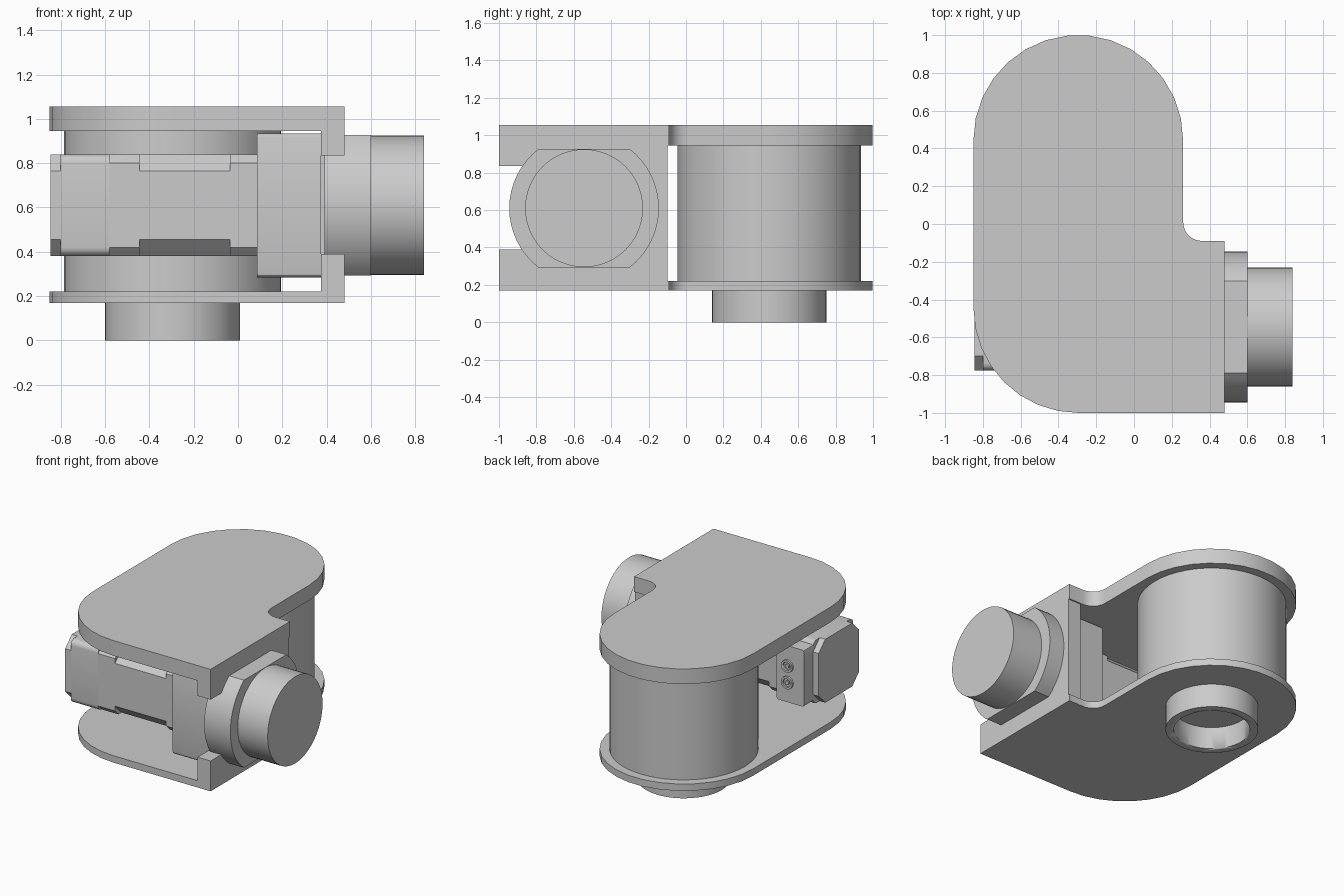
import bpy, bmesh, math
from mathutils import Vector, Matrix

cube = bpy.data.objects.get("Cube")
if cube:
    bpy.data.objects.remove(cube, do_unlink=True)

grey = bpy.data.materials.new("light_grey")
grey.use_nodes = True
colour = (0.6, 0.6, 0.6, 1)
grey.diffuse_color = colour
grey.node_tree.nodes["Principled BSDF"].inputs["Base Color"].default_value = colour


def arc(cx, cy, r, start, end, steps):
    angles = [math.radians(start + (end - start) * i / steps) for i in range(steps + 1)]
    return [(cx + r * math.cos(a), cy + r * math.sin(a)) for a in angles]


def prism(name, outline, low, high, axis="Z"):
    """Extrude an outline: (x, y) along Z, (y, z) along X or (z, x) along Y."""
    turn = {"Z": lambda u, v, w: (u, v, w),
            "X": lambda u, v, w: (w, u, v),
            "Y": lambda u, v, w: (v, w, u)}[axis]
    bm = bmesh.new()
    face = bm.faces.new([bm.verts.new(turn(u, v, low)) for u, v in outline])
    top = bmesh.ops.extrude_face_region(bm, geom=[face])["geom"]
    shift = Vector(turn(0, 0, high - low))
    bmesh.ops.translate(bm, vec=shift, verts=[g for g in top if isinstance(g, bmesh.types.BMVert)])
    bmesh.ops.recalc_face_normals(bm, faces=bm.faces)
    mesh = bpy.data.meshes.new(name)
    bm.to_mesh(mesh)
    bm.free()
    mesh.materials.append(grey)
    obj = bpy.data.objects.new(name, mesh)
    bpy.context.collection.objects.link(obj)
    bpy.ops.object.select_all(action="DESELECT")
    obj.select_set(True)
    bpy.context.view_layer.objects.active = obj
    bpy.ops.object.shade_smooth_by_angle(angle=math.radians(30))
    return obj


def disc(cu, cv, r, steps=48):
    return arc(cu, cv, r, 0, 360, steps)[:-1]


def rounded(cu, cv, hu, hv, r, steps=1):
    """Rectangle with cut (one step) or rounded (more steps) corners."""
    points = []
    for i, (su, sv) in enumerate([(1, 1), (-1, 1), (-1, -1), (1, -1)]):
        points += arc(cu + su * (hu - r), cv + sv * (hv - r), r, 90 * i, 90 * i + 90, steps)
    return points


def cut(obj, cutter):
    mod = obj.modifiers.new("cut", "BOOLEAN")
    mod.object = cutter
    mod.solver = "EXACT"
    cutter.hide_render = True
    cutter.hide_set(True)


# Housing plates: a rounded L outline
cx, cy, r = -0.295, 0.445, 0.555
outline = arc(cx, cy, r, 0, 180, 15) + arc(cx, -cy, r, 180, 270, 8)
outline += [(0.48, -1), (0.48, -0.09), (0.36, -0.09)]
outline += arc(0.36, 0.01, 0.1, 270, 180, 6)[1:]
prism("top_plate", outline, 0.945, 1.055)
prism("bottom_plate", outline, 0.17, 0.22)

# Vertical drum and the hollow collar beneath it
prism("drum", disc(cx, cy, 0.49), 0.22, 0.945)
collar = prism("base_collar", disc(cx, cy, 0.305), 0, 0.17)
cut(collar, prism("collar_cutter", disc(cx, cy, 0.25), -0.1, 0.16))

# Side wall, slotted open at the front for the gearbox
my, mz = -0.545, 0.61
wall = [(-1, 0.22), (-0.1, 0.22), (-0.1, 0.945), (-1, 0.945), (-1, 0.835),
        (-0.6, 0.835), (-0.6, 0.39), (-1, 0.39)]
prism("side_wall", wall, 0.375, 0.48, "X")

# Output flange with flat top and bottom, then the output hub
flat = math.degrees(math.asin(0.3175 / 0.4))
flange = arc(my, mz, 0.4, -flat, flat, 16) + arc(my, mz, 0.4, 180 - flat, 180 + flat, 16)
prism("output_flange", flange, 0.39, 0.6, "X")
prism("output_hub", disc(my, mz, 0.315), 0.6, 0.84, "X")

# Motor: gearbox block, body sections and end cap along x
sections = [
    ("gearbox_block", 0.085, 0.375, 0.325, 0.02, 3),
    ("motor_front_section", -0.035, 0.085, 0.23, 0.04, 1),
    ("motor_middle_section", -0.445, -0.035, 0.23, 0.075, 1),
    ("motor_rear_section", -0.58, -0.445, 0.23, 0.04, 1),
    ("encoder_housing", -0.8, -0.58, 0.23, 0.04, 5),
    ("motor_end_cap", -0.845, -0.8, 0.23, 0.075, 1),
]
for name, x0, x1, half, corner, steps in sections:
    prism(name, rounded(my, mz, half, half, corner, steps), x0, x1, "X")

# Connector box at the back of the encoder with two ringed sockets
prism("connector_box", rounded(mz, -0.69, 0.205, 0.11, 0.015, 2), -0.33, -0.21, "Y")
for name, z in (("upper_socket", 0.67), ("lower_socket", 0.55)):
    ring = prism(name, disc(z, -0.67, 0.045, 24), -0.215, -0.195, "Y")
    cut(ring, prism(name + "_cutter", disc(z, -0.67, 0.03, 24), -0.209, -0.15, "Y"))
    prism(name + "_pin", disc(z, -0.67, 0.015, 16), -0.215, -0.198, "Y")
